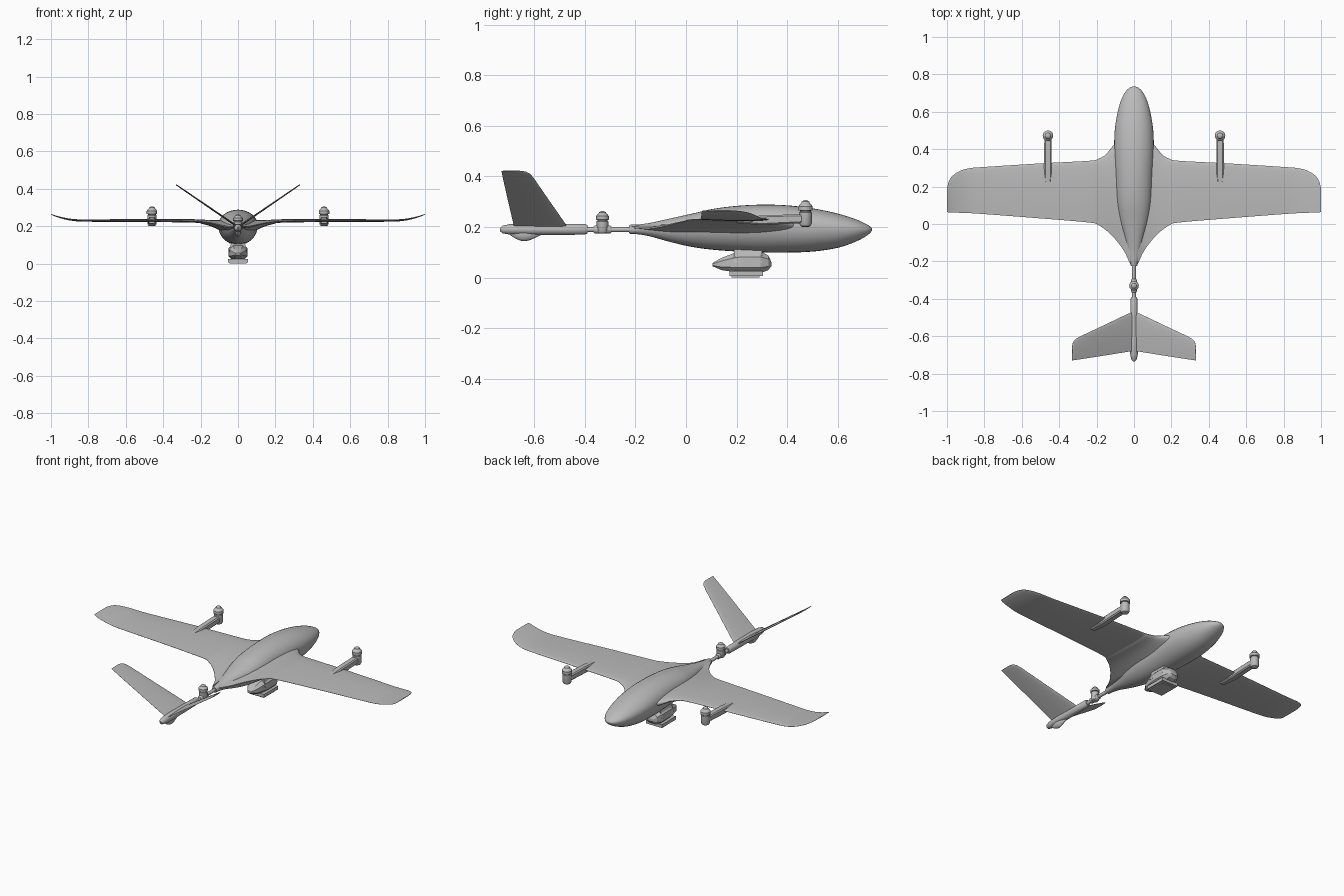
import bpy, bmesh, math
from mathutils import Vector

cube = bpy.data.objects.get("Cube")
if cube:
    bpy.data.objects.remove(cube, do_unlink=True)


def material(name, value):
    m = bpy.data.materials.new(name)
    m.use_nodes = True
    colour = (value, value, value, 1)
    m.diffuse_color = colour
    m.node_tree.nodes["Principled BSDF"].inputs["Base Color"].default_value = colour
    return m


GREY = material("airframe grey", 0.5)


def loft(name, rings, angle=40):
    """Skin a list of closed rings and cap both ends."""
    bm = bmesh.new()
    loops = [[bm.verts.new(p) for p in ring] for ring in rings]
    n = len(loops[0])
    for a, b in zip(loops, loops[1:]):
        for i in range(n):
            j = (i + 1) % n
            bm.faces.new((a[i], a[j], b[j], b[i]))
    bm.faces.new(loops[0])
    bm.faces.new(loops[-1])
    bmesh.ops.recalc_face_normals(bm, faces=bm.faces[:])
    mesh = bpy.data.meshes.new(name)
    bm.to_mesh(mesh)
    bm.free()
    mesh.materials.append(GREY)
    ob = bpy.data.objects.new(name, mesh)
    bpy.context.collection.objects.link(ob)
    bpy.ops.object.select_all(action='DESELECT')
    ob.select_set(True)
    bpy.context.view_layer.objects.active = ob
    bpy.ops.object.shade_smooth_by_angle(angle=math.radians(angle))
    return ob


def smooth(stations, steps=4):
    """Catmull-Rom interpolation between stations."""
    pts = [Vector(s) for s in stations]
    out = []
    for i in range(len(pts) - 1):
        p0, p1, p2, p3 = pts[max(i - 1, 0)], pts[i], pts[i + 1], pts[min(i + 2, len(pts) - 1)]
        for k in range(steps):
            t = k / steps
            out.append(0.5 * (2 * p1 + (p2 - p0) * t + (2 * p0 - 5 * p1 + 4 * p2 - p3) * t * t
                              + (3 * p1 - p0 - 3 * p2 + p3) * t ** 3))
    return out + [pts[-1]]


def body(name, stations, n=32, steps=4):
    """Loft along y; station = (y, half width, bottom z, top z, widest z)."""
    rings = []
    for y, w, lo, hi, mid in smooth(stations, steps):
        ring = []
        for i in range(n):
            a = math.tau * i / n
            s = math.sin(a)
            ring.append((w * math.cos(a), y, mid + s * ((hi - mid) if s > 0 else (mid - lo))))
        rings.append(ring)
    return loft(name, rings)


def turned(name, x, y, profile, n=20):
    """Vertical turned part; profile = (radius, z)."""
    return loft(name, [[(x + r * math.cos(math.tau * i / n), y + r * math.sin(math.tau * i / n), z)
                        for i in range(n)] for r, z in profile], 30)


def mirrored(ob):
    ob.name = "left_" + ob.name
    other = ob.copy()
    other.data = ob.data.copy()
    other.name = ob.name.replace("left_", "right_", 1)
    other.data.transform(((-1, 0, 0, 0), (0, 1, 0, 0), (0, 0, 1, 0), (0, 0, 0, 1)))
    other.data.flip_normals()
    bpy.context.collection.objects.link(other)


def airfoil(n=14):
    """Chord fraction from the leading edge and height from -1 to 1."""
    half = [(0.5 - 0.5 * math.cos(math.pi * i / n)) for i in range(n + 1)]
    def thick(c):
        return min(1, 2.6 * (0.5 * math.sqrt(c) * (1 - c) + 0.02))
    return [(c, thick(c)) for c in half] + [(c, -thick(c)) for c in reversed(half)]


# Fuselage
body("fuselage", [
    (-0.22, .016, .175, .207, .19), (-0.15, .03, .165, .215, .195), (-0.07, .05, .143, .232, .2),
    (0.02, .075, .122, .252, .205), (0.12, .092, .109, .274, .21), (0.25, .1, .101, .287, .21),
    (0.38, .106, .099, .287, .205), (0.5, .103, .103, .274, .2), (0.6, .087, .118, .253, .195),
    (0.67, .066, .142, .231, .192), (0.71, .043, .163, .213, .19), (0.728, .024, .177, .202, .19),
    (0.735, .006, .187, .194, .19)])

# Blended wing; station = (x, leading y, trailing y, bottom z, top z)
rings = []
for x, le, te, lo, hi in smooth([
        (.02, .5, -.215, .135, .265), (.05, .47, -.15, .13, .262), (.085, .445, -.1, .148, .258),
        (.115, .415, -.065, .168, .252), (.15, .372, -.033, .188, .247), (.19, .349, -.007, .202, .245),
        (.24, .338, .008, .212, .245), (.5, .324, .03, .216, .245), (.8, .305, .053, .219, .242),
        (.88, .298, .058, .224, .243), (.93, .284, .06, .234, .25), (.97, .258, .061, .247, .259),
        (.99, .228, .062, .256, .265), (1.0, .19, .066, .262, .268)]):
    rings.append([(x, le + (te - le) * c, (lo + hi) / 2 + h * (hi - lo) / 2) for c, h in airfoil()])
mirrored(loft("wing", rings))

# Wing motor arms with upright motors
bpy_arm = []
for y, w, lo, hi in [(.2, .017, .215, .236), (.3, .02, .208, .246), (.43, .02, .214, .25), (.475, .018, .216, .25)]:
    c = .006
    bpy_arm.append([(.46 + sx * (w - a), y, z) for sx, a, z in [
        (-1, c, lo), (1, c, lo), (1, 0, lo + c), (1, 0, hi - c), (1, c, hi), (-1, c, hi),
        (-1, 0, hi - c), (-1, 0, lo + c)]])
mirrored(loft("motor_arm", bpy_arm, 30))

MOTOR = [(.012, 0), (.02, .004), (.025, .015), (.025, .058), (.021, .06), (.021, .064), (.028, .066),
         (.028, .082), (.022, .09), (.017, .094), (.015, .1), (.008, .105), (.003, .106)]
mirrored(turned("wing_motor", .46, .472, [(r, .2 + z) for r, z in MOTOR]))
turned("rear_motor", 0, -.33, [(r * .92, .174 + z * .84) for r, z in MOTOR])


# Tail boom pieces
def tube(name, stations):
    return body(name, [(y, r, z - h, z + h, z) for y, r, z, h in stations], 20, 1)


tube("boom_collar", [(-.225, .015, .191, .015), (-.22, .018, .191, .018), (-.15, .02, .191, .02)])
tube("boom_rod", [(-.41, .01, .19, .01), (-.2, .01, .19, .01)])
tube("motor_clamp", [(-.365, .012, .19, .012), (-.36, .015, .19, .016), (-.3, .015, .19, .016),
                     (-.295, .012, .19, .012)])
tube("tail_boom", [(-.735, .004, .19, .006), (-.725, .014, .19, .015), (-.7, .02, .191, .02),
                   (-.62, .023, .191, .022), (-.48, .02, .191, .022), (-.4, .018, .191, .021),
                   (-.39, .014, .191, .017)])
body("tail_skid", [(-.7, .003, .172, .18, .176), (-.67, .012, .153, .185, .175), (-.64, .016, .144, .19, .175),
                   (-.61, .013, .151, .185, .175), (-.57, .003, .17, .18, .175)], 16)

# V tail; station = (fraction of span, leading y, trailing y, half thickness)
root, tip = Vector((.006, 0, .2)), Vector((.331, 0, .422))
normal = Vector((-(tip.z - root.z), 0, tip.x - root.x)).normalized()
rings = []
for f, le, te, t in [(0, -.47, -.68, .011), (.08, -.48, -.683, .009), (.5, -.545, -.705, .008),
                     (.88, -.603, -.724, .006), (.95, -.617, -.727, .0055), (.985, -.632, -.729, .005),
                     (1, -.655, -.729, .003)]:
    p = root.lerp(tip, f)
    rings.append([p + normal * (h * t) + Vector((0, le + (te - le) * c, 0)) for c, h in airfoil(10)])
mirrored(loft("tail_fin", rings))

# Belly sensor: faceted pod, mounting block and lens plate
pod = []
for y, w, lo, hi in [(.105, .012, .045, .058), (.14, .034, .03, .078), (.19, .046, .022, .097), (.22, .05, .018, .104),
                     (.295, .05, .018, .104), (.325, .036, .03, .088), (.337, .018, .045, .062)]:
    m = (lo + hi) / 2
    q = (hi - lo) / 4
    pod.append([(sx * w, y, z) for sx, z in [(-.55, lo), (.55, lo), (1, m - q), (1, m + q),
                                             (.55, hi), (-.55, hi), (-1, m + q), (-1, m - q)]])
loft("sensor_pod", pod, 20)


def block(name, y0, y1, w0, w1, z0, z1):
    return loft(name, [[(-w, y0, z), (w, y0, z), (w, y1, z), (-w, y1, z)] for w, z in [(w0, z0), (w1, z1)]], 20)


block("sensor_base", .172, .305, .053, .053, .006, .026)
block("sensor_foot", .18, .29, .046, .046, 0, .008)
block("sensor_mount", .19, .3, .05, .035, .06, .115)
